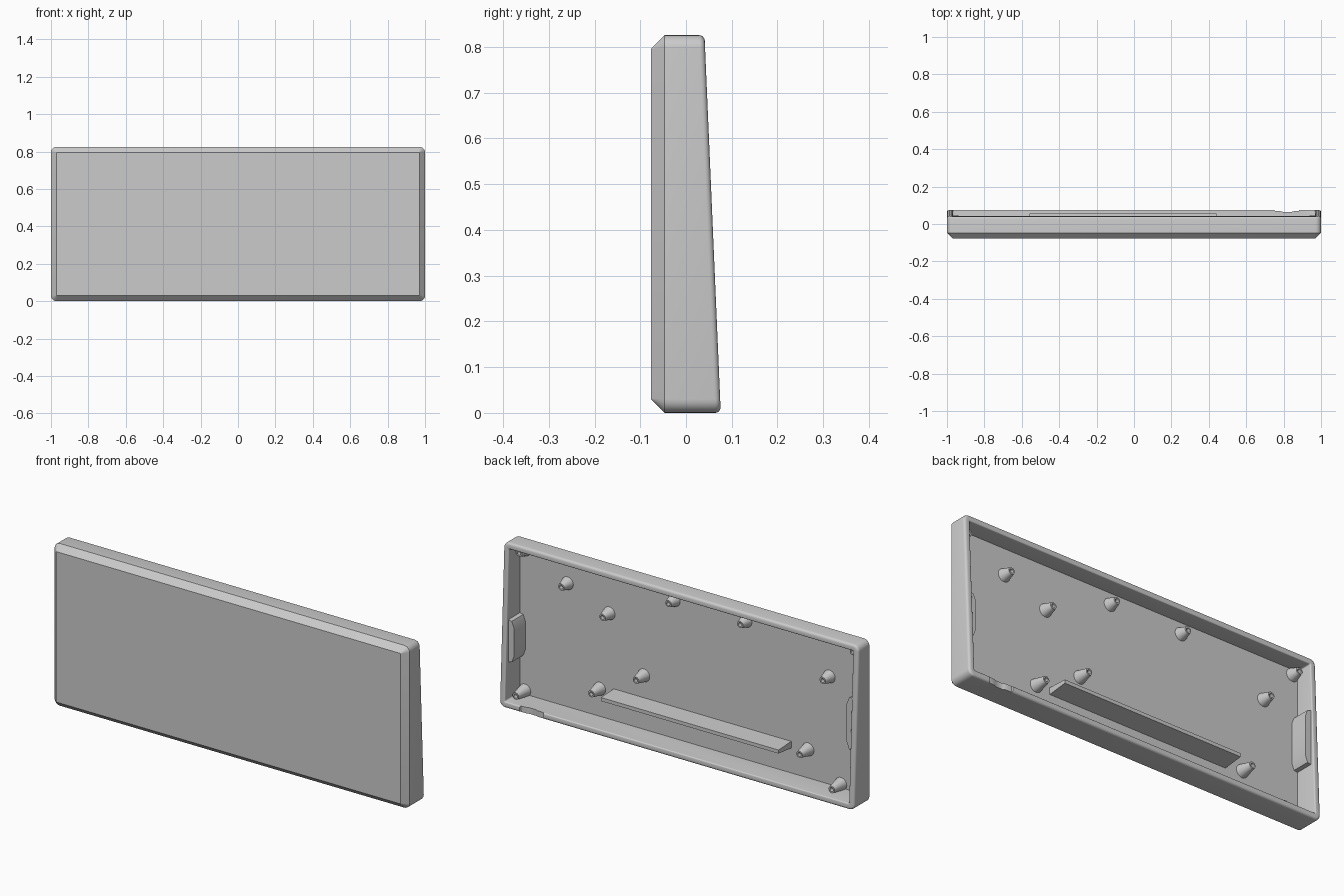
import bpy, bmesh, math
from mathutils import Vector

if "Cube" in bpy.data.objects:
    bpy.data.objects.remove(bpy.data.objects["Cube"])

HEIGHT, WALL = 0.826, 0.031
FRONT, FLOOR = -0.077, -0.047

grey = bpy.data.materials.new("light_grey")
grey.use_nodes = True
grey.diffuse_color = (0.6, 0.6, 0.6, 1)
grey.node_tree.nodes["Principled BSDF"].inputs["Base Color"].default_value = grey.diffuse_color


def back(z):
    """Depth of the slanted open back at height z."""
    return 0.076 - 0.043 * z


def finish(bm, name, smooth=True):
    bmesh.ops.recalc_face_normals(bm, faces=bm.faces)
    mesh = bpy.data.meshes.new(name)
    bm.to_mesh(mesh)
    bm.free()
    mesh.materials.append(grey)
    obj = bpy.data.objects.new(name, mesh)
    bpy.context.collection.objects.link(obj)
    if smooth:
        smooth_object(obj)
    return obj


def smooth_object(obj):
    bpy.ops.object.select_all(action="DESELECT")
    obj.select_set(True)
    bpy.context.view_layer.objects.active = obj
    bpy.ops.object.shade_smooth_by_angle(angle=math.radians(32))


def loft(bm, rings):
    """Join equal-length closed rings and cap both ends."""
    rows = [[bm.verts.new(p) for p in ring] for ring in rings]
    n = len(rows[0])
    for a, b in zip(rows, rows[1:]):
        for i in range(n):
            j = (i + 1) % n
            bm.faces.new((a[i], a[j], b[j], b[i]))
    bm.faces.new(rows[0])
    bm.faces.new(rows[-1])


def rounded_outline(inset, depth, radius, steps=6):
    """Rounded rectangle in x and z; depth is a function of z."""
    points = []
    hx, hz = 1 - inset - radius, HEIGHT / 2 - inset - radius
    for k, (sx, sz) in enumerate([(1, 1), (-1, 1), (-1, -1), (1, -1)]):
        for s in range(steps + 1):
            a = (k + s / steps) * math.pi / 2
            z = HEIGHT / 2 + sz * hz + radius * math.sin(a)
            points.append((sx * hx + radius * math.cos(a), depth(z), z))
    return points


# Tray: bevelled front, slanted rounded rim, hollow behind
R = 0.012
rings = [rounded_outline(0.03, lambda z: FRONT, 0.002),
         rounded_outline(0, lambda z: FLOOR, 0.03)]
for start, end in ((0, R), (WALL - R / 2, WALL)):
    size = end - start
    for s in range(5):
        a = s / 4 * math.pi / 2
        if start == 0:
            inset, drop = size * (1 - math.cos(a)), size * (1 - math.sin(a))
        else:
            inset, drop = start + size * math.sin(a), size * (1 - math.cos(a))
        rings.append(rounded_outline(inset, lambda z, d=drop: back(z) - d,
                                     max(0.03 - inset, 0.006)))
rings.append(rounded_outline(WALL, lambda z: FLOOR, 0.006))
bm = bmesh.new()
loft(bm, rings)
tray = finish(bm, "tray", smooth=False)

# Cable notch in the bottom rim
notch = [(0.74, 0.09), (0.755, 0.069), (0.79, 0.068), (0.80, 0.063),
         (0.84, 0.063), (0.85, 0.068), (0.88, 0.069), (0.895, 0.09)]
bm = bmesh.new()
loft(bm, [[(x, y, z) for x, y in notch] for z in (-0.02, 0.06)])
cutter = finish(bm, "notch_cutter", smooth=False)
cutter.hide_render = True
cut = tray.modifiers.new("notch", "BOOLEAN")
cut.operation, cut.solver, cut.object = "DIFFERENCE", "EXACT", cutter
bpy.context.view_layer.objects.active = tray
bpy.ops.object.modifier_apply(modifier=cut.name)
bpy.data.objects.remove(cutter)
smooth_object(tray)


# Tapered screw posts with a blind hole
def post(name, x, z, sides=24):
    tip = 0.03 - 0.038 * z
    profile = [(0.034, FLOOR - 0.005), (0.017, tip), (0.010, tip), (0.010, tip - 0.02)]
    bm = bmesh.new()
    loft(bm, [[(x + r * math.cos(t), y, z + r * math.sin(t))
               for t in (2 * math.pi * i / sides for i in range(sides))]
              for r, y in profile])
    finish(bm, name)


posts = [(0.70, 0.66), (0.465, 0.57), (0.098, 0.735), (-0.306, 0.737),
         (-0.775, 0.58), (0.27, 0.306), (0.518, 0.172), (-0.655, 0.177),
         (0.94, 0.05), (-0.84, 0.05), (-0.94, 0.767), (0.94, 0.767)]
for i, (x, z) in enumerate(posts):
    post(f"screw_post_{i + 1}", x, z)

# Long support rib, slightly tapered
bm = bmesh.new()
loft(bm, [[(-0.56, y, lo), (0.44, y, lo), (0.44, y, hi), (-0.56, y, hi)]
          for y, lo, hi in ((FLOOR - 0.005, 0.157, 0.192), (0.056, 0.169, 0.187))])
finish(bm, "support_rib", smooth=False)

# Side pads with sloped ends on the inner walls
for name, side, lo, hi in (("left_pad", 1, 0.22, 0.44), ("right_pad", -1, 0.285, 0.56)):
    outline = [(0.98, lo), (0.95, lo + 0.006), (0.937, lo + 0.04),
               (0.937, hi - 0.04), (0.95, hi - 0.006), (0.98, hi)]
    bm = bmesh.new()
    loft(bm, [[(side * x, y, z) for x, z in outline] for y in (FLOOR - 0.005, 0.045)])
    finish(bm, name)
